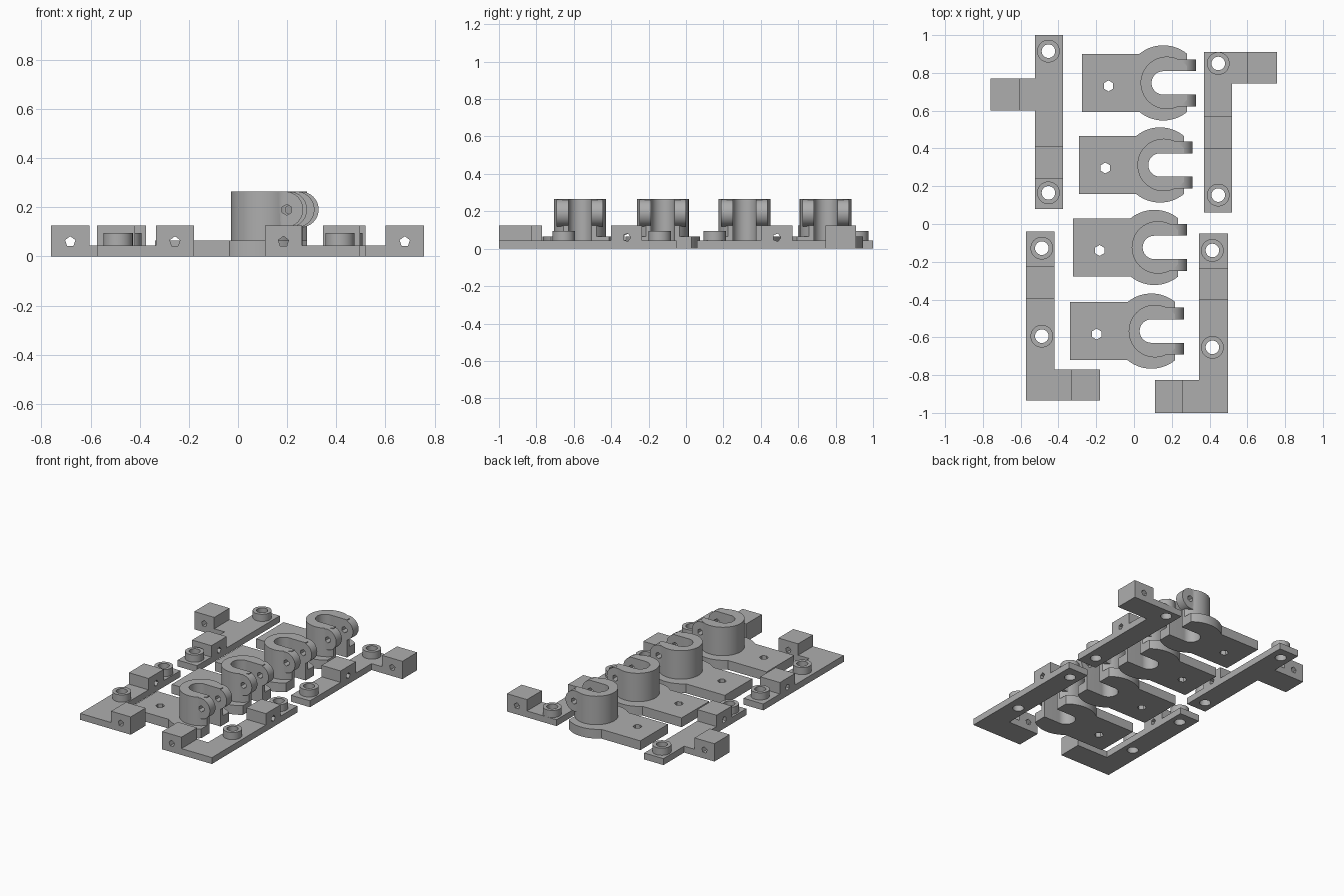
import bpy
from math import pi, radians

default = bpy.data.objects.get("Cube")
if default:
    bpy.data.objects.remove(default, do_unlink=True)

grey = bpy.data.materials.new("plain grey")
grey.use_nodes = True
grey.diffuse_color = (0.42, 0.42, 0.42, 1)
grey.node_tree.nodes["Principled BSDF"].inputs["Base Color"].default_value = (0.42, 0.42, 0.42, 1)

PLATE = 0.045     # bracket plate thickness
BLOCK = 0.125     # block height
BASE = 0.065      # clamp base thickness
TOP = 0.265       # clamp height


def box(x0, x1, y0, y1, z0, z1):
    bpy.ops.mesh.primitive_cube_add(size=1, location=((x0 + x1) / 2, (y0 + y1) / 2, (z0 + z1) / 2))
    ob = bpy.context.object
    ob.scale = (x1 - x0, y1 - y0, z1 - z0)
    bpy.ops.object.transform_apply(location=True, rotation=True, scale=True)
    return ob


def rod(x, y, z, radius, length, axis="Z", sides=48):
    turn = {"X": (0, pi / 2, 0), "Y": (pi / 2, 0, 0), "Z": (0, 0, 0)}[axis]
    bpy.ops.mesh.primitive_cylinder_add(vertices=sides, radius=radius, depth=length,
                                        location=(x, y, z), rotation=turn)
    bpy.ops.object.transform_apply(location=True, rotation=True, scale=True)
    return bpy.context.object


def combine(ob, tool, operation):
    mod = ob.modifiers.new("combine", "BOOLEAN")
    mod.operation = operation
    mod.solver = "EXACT"
    mod.object = tool
    bpy.context.view_layer.objects.active = ob
    bpy.ops.object.modifier_apply(modifier=mod.name)
    bpy.data.objects.remove(tool, do_unlink=True)


def add(ob, *tools):
    for tool in tools:
        combine(ob, tool, "UNION")


def cut(ob, *tools):
    for tool in tools:
        combine(ob, tool, "DIFFERENCE")


def finish(ob, name):
    ob.name = name
    ob.data.materials.clear()
    ob.data.materials.append(grey)
    bpy.ops.object.select_all(action="DESELECT")
    ob.select_set(True)
    bpy.context.view_layer.objects.active = ob
    bpy.ops.object.shade_smooth_by_angle(angle=radians(30))


def bracket(name, bar, arm, end_block, bar_block, ring_x, ring_ys):
    """Flat bar with a side arm, two drilled blocks and two hollow bosses."""
    x0, x1, y0, y1 = bar
    ax0, ax1, ay0, ay1 = arm
    ob = box(x0, x1, y0, y1, 0, PLATE)
    add(ob, box(ax0, ax1, ay0, ay1, 0, PLATE),
        box(*end_block, ay0, ay1, 0, BLOCK),
        box(x0, x1, *bar_block, 0, BLOCK))
    add(ob, *[rod(ring_x, y, 0.06, 0.06, 0.07) for y in ring_ys])
    cut(ob, *[rod(ring_x, y, 0.05, 0.036, 0.3, sides=24) for y in ring_ys])
    cut(ob, rod(sum(end_block) / 2, (ay0 + ay1) / 2, 0.06, 0.022, 0.3, "Y", 5),
        rod((x0 + x1) / 2, sum(bar_block) / 2, 0.06, 0.022, 0.3, "X", 5))
    finish(ob, name)


def clamp(name, x, y):
    """Base plate carrying an open round collar with two drilled ears."""
    ob = box(x - 0.275, x + 0.155, y - 0.153, y + 0.153, 0, BASE)
    add(ob, rod(x + 0.155, y, BASE / 2, 0.199, BASE, sides=64),
        rod(x + 0.174, y, TOP / 2, 0.139, TOP, sides=64))
    # front trim and open slot
    cut(ob, box(x + 0.281, x + 0.6, y - 0.3, y + 0.3, -0.1, 0.4),
        rod(x + 0.155, y, 0.15, 0.062, 0.6),
        box(x + 0.155, x + 0.6, y - 0.0618, y + 0.0618, -0.1, 0.4))
    # ears either side of the slot
    for side in (-1, 1):
        add(ob, rod(x + 0.255, y + side * 0.093, 0.191, 0.073, 0.0622, "Y"))
    # cross bolt hole and plate hole
    cut(ob, rod(x + 0.262, y, 0.19, 0.022, 0.5, "Y", 6),
        rod(x - 0.135, y - 0.016, 0, 0.029, 0.4, sides=6))
    finish(ob, name)


bracket("back_right_bracket", (-0.525, -0.375, 0.08, 1.0), (-0.76, -0.5, 0.60, 0.77),
        (-0.76, -0.605), (0.24, 0.41), -0.453, (0.915, 0.165))
bracket("back_left_bracket", (0.37, 0.518, 0.06, 0.91), (0.4, 0.757, 0.745, 0.91),
        (0.60, 0.757), (0.40, 0.57), 0.446, (0.85, 0.153))
bracket("front_right_bracket", (-0.573, -0.42, -0.935, -0.04), (-0.5, -0.18, -0.935, -0.77),
        (-0.333, -0.18), (-0.395, -0.225), -0.488, (-0.128, -0.594))
bracket("front_left_bracket", (0.345, 0.497, -1.0, -0.05), (0.11, 0.4, -1.0, -0.825),
        (0.11, 0.26), (-0.40, -0.235), 0.415, (-0.14, -0.653))

for i, (x, y) in enumerate([(0, 0.747), (-0.017, 0.3125), (-0.047, -0.124), (-0.063, -0.567)]):
    clamp("clamp_%d" % (i + 1), x, y)
